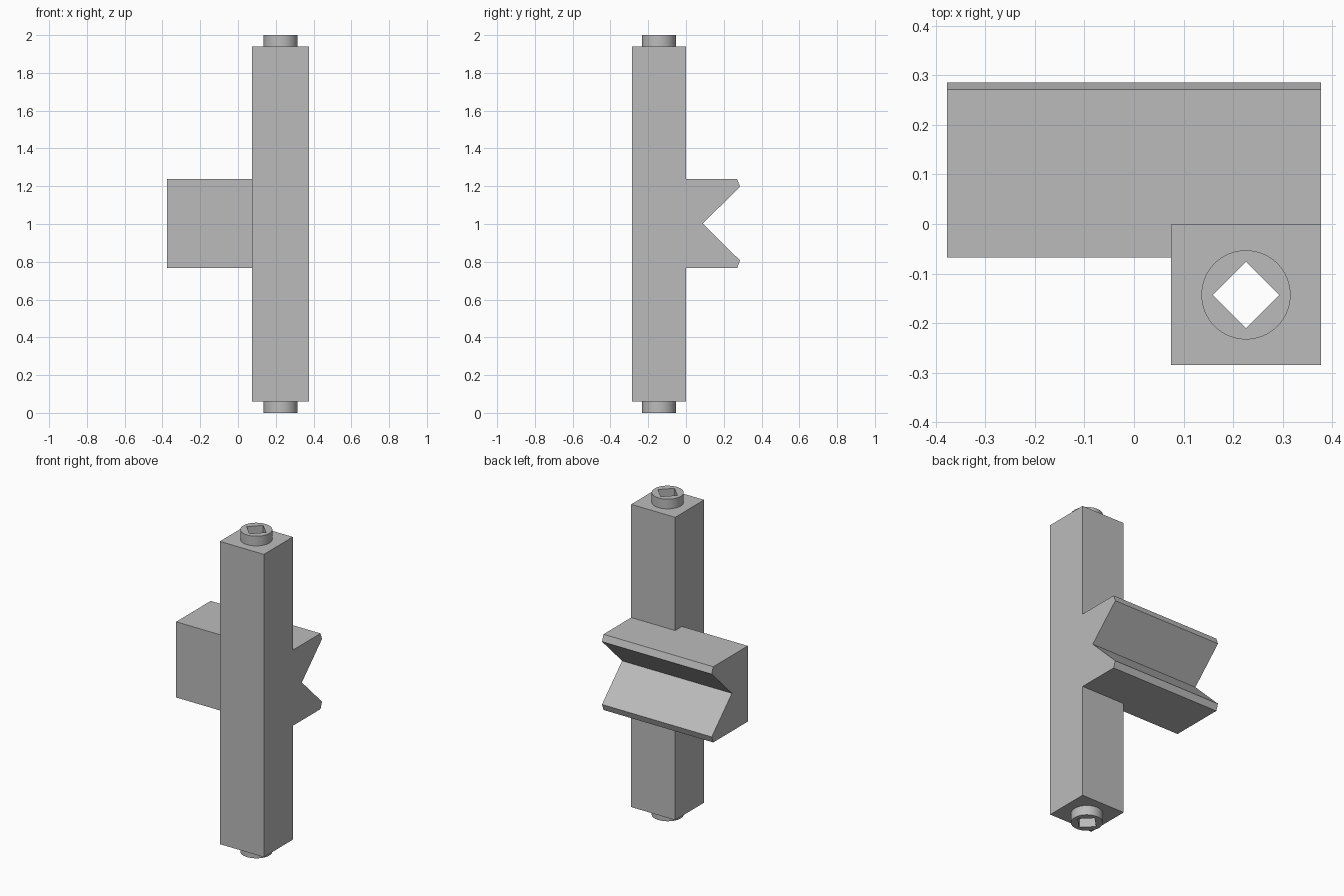
import bpy
import bmesh
from math import pi
from mathutils import Matrix, Vector

cube = bpy.data.objects.get("Cube")
if cube:
    bpy.data.objects.remove(cube, do_unlink=True)

grey = bpy.data.materials.new("plain grey")
grey.use_nodes = True
grey.diffuse_color = (0.5, 0.5, 0.5, 1)
grey.node_tree.nodes["Principled BSDF"].inputs["Base Color"].default_value = (0.5, 0.5, 0.5, 1)

POST_X, POST_Y = 0.226, -0.143


def finish(name, bm):
    bmesh.ops.recalc_face_normals(bm, faces=bm.faces)
    mesh = bpy.data.meshes.new(name)
    bm.to_mesh(mesh)
    bm.free()
    mesh.materials.append(grey)
    obj = bpy.data.objects.new(name, mesh)
    bpy.context.collection.objects.link(obj)
    return obj


def column(name, sides, radius, bottom, top, turn=0):
    """Upright prism on the axis of the post."""
    bm = bmesh.new()
    place = Matrix.Translation((POST_X, POST_Y, (bottom + top) / 2)) @ Matrix.Rotation(turn, 4, "Z")
    bmesh.ops.create_cone(bm, cap_ends=True, segments=sides, radius1=radius,
                          radius2=radius, depth=top - bottom, matrix=place)
    return finish(name, bm)


def combine(target, other, operation):
    """Apply a boolean and discard the helper."""
    mod = target.modifiers.new(operation.title(), "BOOLEAN")
    mod.operation, mod.object, mod.solver = operation, other, "EXACT"
    bpy.context.view_layer.objects.active = target
    bpy.ops.object.modifier_apply(modifier=mod.name)
    bpy.data.objects.remove(other, do_unlink=True)


# Tall post
bm = bmesh.new()
bmesh.ops.create_cube(bm, size=1, matrix=Matrix.Translation((POST_X, POST_Y, 1))
                      @ Matrix.Diagonal((0.302, 0.284, 1.88, 1)))
post = finish("notched_post", bm)

# Cross block with a V notch along its back
upper = [(-0.068, 0.235), (0.271, 0.235), (0.286, 0.195)]
profile = upper + [(0.088, 0)] + [(y, -z) for y, z in reversed(upper)]
bm = bmesh.new()
face = bm.faces.new([bm.verts.new((-0.377, y, 1.002 + z)) for y, z in profile])
side = bmesh.ops.extrude_face_region(bm, geom=[face])
bmesh.ops.translate(bm, vec=Vector((0.754, 0, 0)),
                    verts=[v for v in side["geom"] if isinstance(v, bmesh.types.BMVert)])
combine(post, finish("notched_block", bm), "UNION")

# Round end pegs joined by a core, then the square bore
combine(post, column("end_pegs", 64, 0.09, 0, 2), "UNION")
combine(post, column("square_bore", 4, 0.067, -0.1, 2.1), "DIFFERENCE")

# Smooth peg walls, sharp corners
bpy.ops.object.select_all(action="DESELECT")
post.select_set(True)
bpy.context.view_layer.objects.active = post
bpy.ops.object.shade_smooth_by_angle(angle=pi / 6)
